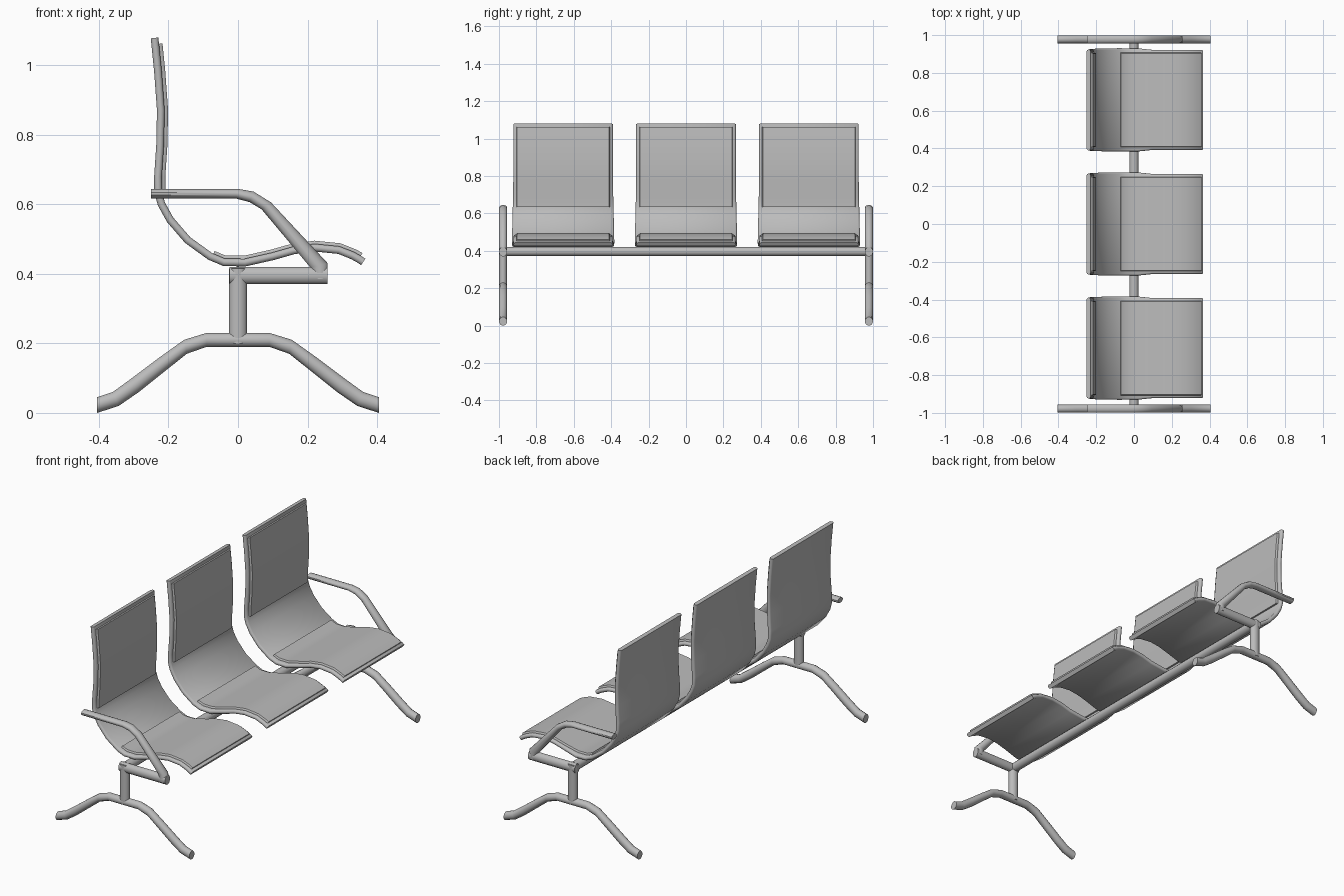
import bpy, bmesh, math
from mathutils import Vector

cube = bpy.data.objects.get("Cube")
if cube:
    bpy.data.objects.remove(cube)

grey = bpy.data.materials.new("satin_grey")
grey.use_nodes = True
COLOR = (0.5, 0.5, 0.5, 1)
grey.diffuse_color = COLOR
grey.node_tree.nodes["Principled BSDF"].inputs["Base Color"].default_value = COLOR


def loft(name, stations, y, half, edge, sides=12, angle=40):
    """Skin rounded sections between upper and lower outline points.
    half: half depth in y (one value or one per station); edge: rounding in y."""
    bm = bmesh.new()
    rings = []
    for i, (up, low) in enumerate(stations):
        h = half[i] if isinstance(half, list) else half
        up, low = Vector(up), Vector(low)
        mid, arm = (up + low) / 2, (up - low) / 2
        ring = []
        for k in range(sides):
            a = 2 * math.pi * (k + 0.5) / sides
            c = math.cos(a)
            p = mid + arm * (math.sin(a) / math.cos(math.pi / sides))
            ring.append(bm.verts.new((p.x, y + math.copysign(h - edge, c) + edge * c, p.y)))
        rings.append(ring)
    for r, s in zip(rings, rings[1:]):
        for k in range(sides):
            j = (k + 1) % sides
            bm.faces.new((r[k], r[j], s[j], s[k]))
    bm.faces.new(rings[0])
    bm.faces.new(rings[-1])
    bmesh.ops.recalc_face_normals(bm, faces=bm.faces)
    mesh = bpy.data.meshes.new(name)
    bm.to_mesh(mesh)
    bm.free()
    mesh.materials.append(grey)
    obj = bpy.data.objects.new(name, mesh)
    bpy.context.collection.objects.link(obj)
    bpy.ops.object.select_all(action="DESELECT")
    obj.select_set(True)
    bpy.context.view_layer.objects.active = obj
    bpy.ops.object.shade_smooth_by_angle(angle=math.radians(angle))
    return obj


def thicken(points, low, high):
    """Offset a centre line to both sides along its normals."""
    pts = [Vector(p) for p in points]
    out = []
    for i, p in enumerate(pts):
        t = (pts[min(i + 1, len(pts) - 1)] - pts[max(i - 1, 0)]).normalized()
        n = Vector((-t.y, t.x))
        out.append((p + n * high, p + n * low))
    return out


# Seat centre line from the top of the back to the front lip
back_line = [(-.24, 1.078), (-.238, 1.06), (-.23, .98), (-.222, .87), (-.224, .77),
             (-.23, .68), (-.23, .635)]
bend_line = [(-.22, .6), (-.195, .555), (-.145, .497), (-.08, .45)]
seat_line = [(-.075, .447), (-.04, .433), (.02, .432), (.1, .45), (.16, .467),
             (.22, .475), (.29, .468), (.33, .452), (.348, .442)]
shell_line = back_line + bend_line + seat_line[1:] + [(.36, .434)]
widths = [.267 + .007 * max(0, 1 - abs(z - .45) / .3) if x < .06 else .265
          for x, z in shell_line]

for label, y in (("right", -.657), ("middle", 0), ("left", .657)):
    loft(f"{label}_seat_shell", thicken(shell_line, -.011, .011), y, widths, .012)
    loft(f"{label}_back_pad", thicken(back_line[1:], 0, .021), y, .25, .006)
    loft(f"{label}_seat_pad", thicken(seat_line, 0, .02), y, .25, .006)

# Cross beam under the seats
beam = loft("cross_beam", [((-.025, .396), (.025, .396)), ((-.025, .396), (.025, .396))],
            0, .97, .001)
bpy.data.objects.remove(beam)
bpy.ops.mesh.primitive_cylinder_add(vertices=12, radius=.025, depth=1.94,
                                    location=(0, 0, .396), rotation=(math.pi / 2, 0, 0))
beam = bpy.context.object
beam.name = "cross_beam"
beam.data.materials.append(grey)
bpy.ops.object.shade_smooth_by_angle(angle=math.radians(40))

# End frames: arched foot, post, arm bracket and armrest
half_foot = [((.09, .23), (.09, .19)), ((.155, .21), (.147, .17)),
             ((.225, .16), (.21, .12)), ((.305, .1), (.285, .06)),
             ((.36, .06), (.343, .02)), ((.405, .045), (.405, 0))]
foot = [((-u[0], u[1]), (-l[0], l[1])) for u, l in reversed(half_foot)] + half_foot
post = [((-.026, .2), (.026, .2)), ((-.026, .415), (.026, .415))]
bracket = [((-.025, .42), (-.025, .37)), ((.258, .42), (.258, .37))]
armrest = [((-.25, .644), (-.25, .616)), ((0, .644), (-.005, .616)),
           ((.045, .636), (.033, .606)), ((.095, .605), (.068, .585)),
           ((.258, .43), (.208, .418)), ((.258, .385), (.215, .385))]
for label, s in (("right", -1), ("left", 1)):
    for part, shape in (("foot", foot), ("post", post),
                        ("arm_bracket", bracket), ("armrest", armrest)):
        loft(f"{label}_{part}", shape, s * .978, .022, .022)
